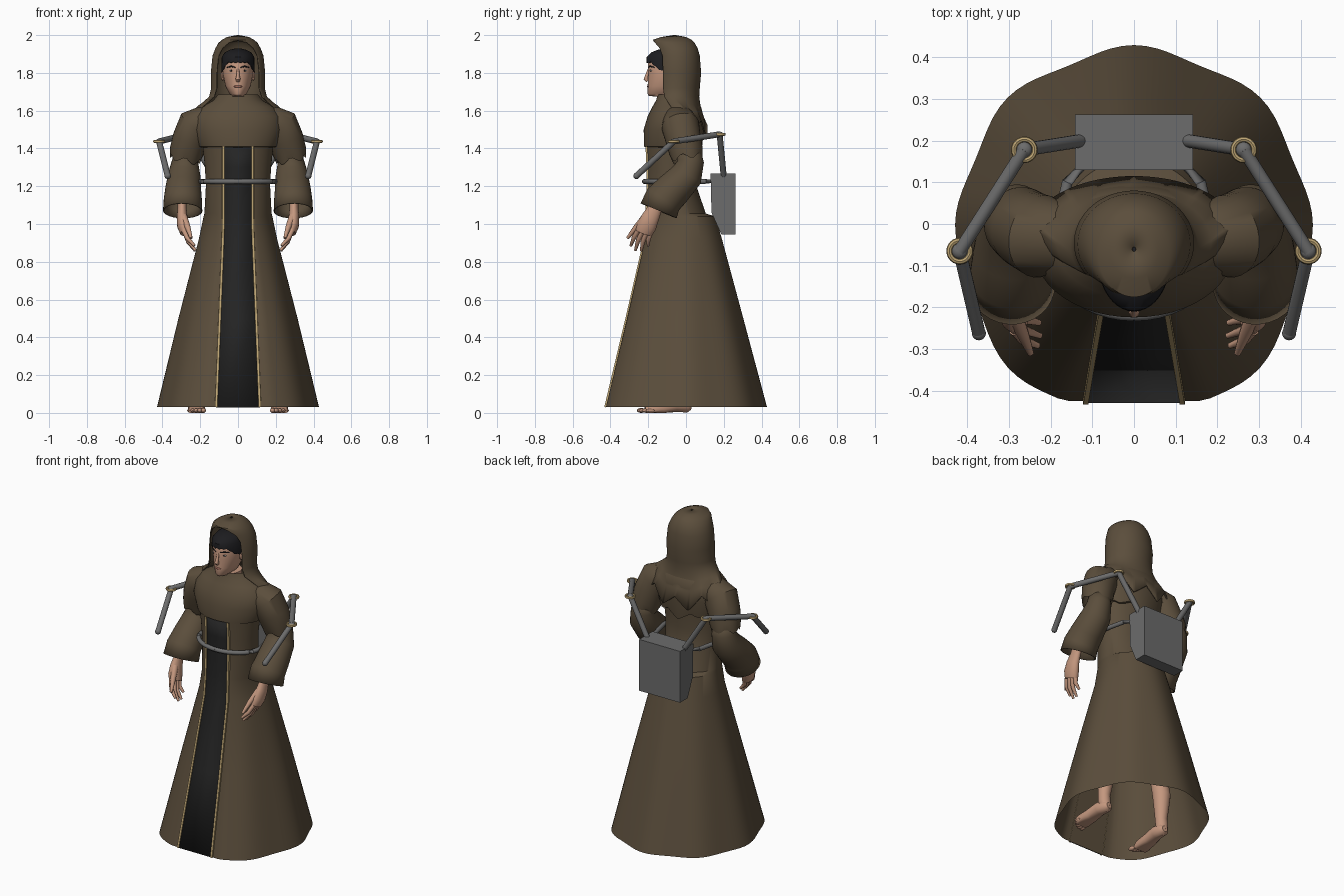
import bpy, bmesh, math
from mathutils import Vector

cube = bpy.data.objects.get("Cube")
if cube:
    bpy.data.objects.remove(cube)


def material(name, r, g, b):
    m = bpy.data.materials.new(name)
    m.use_nodes = True
    m.diffuse_color = (r, g, b, 1)
    bsdf = m.node_tree.nodes["Principled BSDF"]
    bsdf.inputs["Base Color"].default_value = (r, g, b, 1)
    bsdf.inputs["Roughness"].default_value = 0.8
    return m


BROWN = material("brown cloth", .105, .076, .045)
BLACK = material("black cloth", .018, .018, .018)
GREY = material("grey metal", .15, .15, .15)
GOLD = material("gold trim", .52, .38, .175)
SKIN = material("skin", .55, .31, .21)
HAIR = material("black hair", .012, .012, .014)
WHITE = material("eye white", .6, .58, .55)
LIPS = material("lips", .36, .15, .11)


def finish(name, bm, mat, mirror=False, thick=0, angle=40):
    bmesh.ops.remove_doubles(bm, verts=bm.verts, dist=.0002)
    bmesh.ops.recalc_face_normals(bm, faces=bm.faces)
    me = bpy.data.meshes.new(name)
    bm.to_mesh(me)
    bm.free()
    ob = bpy.data.objects.new(name, me)
    bpy.context.collection.objects.link(ob)
    me.materials.append(mat)
    if mirror:
        ob.modifiers.new("Mirror", 'MIRROR').use_mirror_merge = False
    if thick:
        ob.modifiers.new("Solidify", 'SOLIDIFY').thickness = thick
    bpy.ops.object.select_all(action='DESELECT')
    ob.select_set(True)
    bpy.context.view_layer.objects.active = ob
    bpy.ops.object.shade_smooth_by_angle(angle=math.radians(angle))


def loft(name, rings, mat, closed=True, caps=(False, False), **kw):
    bm = bmesh.new()
    rows = [[bm.verts.new(p) for p in ring] for ring in rings]
    n = len(rows[0])
    for a, b in zip(rows, rows[1:]):
        for i in range(n if closed else n - 1):
            j = (i + 1) % n
            bm.faces.new((a[i], a[j], b[j], b[i]))
    for cap, row in zip(caps, (rows[0], rows[-1])):
        if cap:
            bm.faces.new(row)
    finish(name, bm, mat, **kw)


def oval(z, rx, front, back, n=48, flat=1.0, wave=0):
    """Level oval; flat > 1 squares off the front for the panel."""
    cy, ry, ring = (front + back) / 2, (back - front) / 2, []
    for i in range(n):
        t = math.tau * i / n
        w = 1 + wave * math.cos(8 * t)
        y = cy + ry * w * math.sin(t) * (flat if math.sin(t) < 0 else 1)
        ring.append((rx * w * math.cos(t), max(y, front), z))
    return ring


def tube(name, pts, mat, n=20, squash=1.0, jag=0, floor=None, caps=(True, True), **kw):
    """Round sweep through (x, y, z, radius) points."""
    rings = []
    for k, p in enumerate(pts):
        a, b = pts[max(k - 1, 0)], pts[min(k + 1, len(pts) - 1)]
        d = (Vector(b[:3]) - Vector(a[:3])).normalized()
        side = d.cross(Vector((0, 1, 0)) if abs(d.y) < .9 else Vector((0, 0, 1))).normalized()
        up = side.cross(d)
        ring = []
        for i in range(n):
            t = math.tau * i / n
            q = Vector(p[:3]) + p[3] * (side * math.cos(t) * squash + up * math.sin(t))
            if jag and k == len(pts) - 1:
                q += d * jag * math.sin(5 * t)
            if floor is not None:
                q.z = max(q.z, floor)
            ring.append(q)
        rings.append(ring)
    loft(name, rings, mat, caps=caps, **kw)


def ball(name, mat, loc, scale, mirror=False):
    bm = bmesh.new()
    bmesh.ops.create_uvsphere(bm, u_segments=16, v_segments=10, radius=1)
    for v in bm.verts:
        v.co = Vector(v.co[i] * scale[i] + loc[i] for i in range(3))
    finish(name, bm, mat, mirror)


# Robe: flared skirt with a ledge at the back, then the torso
body = [(.03, .42, -.424, .42), (.5, .312, -.312, .30), (.92, .207, -.215, .19),
        (1.04, .182, -.207, .155), (1.055, .178, -.206, .105), (1.2, .17, -.20, .055),
        (1.3, .175, -.20, .047), (1.44, .19, -.207, .06)]
loft("robe", [oval(*r, n=96, flat=1.12, wave=.022 * max(0, 1 - r[0])) for r in body], BROWN)

# Shoulder mantle with a ragged back edge, and collar
mantle = [(1.405, .19, -.208, .07), (1.41, .205, -.222, .08), (1.5, .238, -.224, .095),
          (1.57, .23, -.203, .092), (1.62, .19, -.178, .08), (1.655, .13, -.158, .055),
          (1.685, .106, -.15, .03)]
rings = [oval(*r) for r in mantle]
for ring in rings[:2]:
    for i, (x, y, z) in enumerate(ring):
        ring[i] = (x, y, z - max(0, y) * .6 * abs((i / 3) % 2 - 1))
loft("mantle", rings, BROWN)


# Front panel and its gold edges
def panel_point(z, side, lift, shift=0):
    for a, b in zip(body, body[1:]):
        if a[0] <= z <= b[0]:
            y = a[2] + (b[2] - a[2]) * (z - a[0]) / (b[0] - a[0])
            break
    return side * (.077 + .04 * max(0, 1 - z)) + shift, y - lift, z


levels = [r[0] for r in body[:-1]] + [1.41]
loft("front_panel", [[panel_point(z, s, .005) for s in (-1, 1)] for z in levels], BLACK,
     closed=False, thick=.004)
loft("panel_edging", [[panel_point(z, 1, lift, shift) for shift, lift in
                       ((-.007, .004), (-.006, .009), (.006, .009), (.007, -.002))] for z in levels],
     GOLD, closed=False, mirror=True)

# Sleeves: puffed upper part and wide bell cuff
tube("upper_sleeve", [(.1, -.045, 1.535, .075), (.18, -.035, 1.54, .088), (.222, -.03, 1.522, .1),
                      (.253, -.015, 1.45, .094), (.272, 0, 1.385, .09), (.28, .005, 1.345, .082)],
     BROWN, n=30, jag=.014, caps=(True, False), mirror=True)
tube("bell_sleeve", [(.27, .015, 1.4, .06), (.28, .025, 1.33, .07), (.285, .005, 1.26, .086),
                     (.29, -.065, 1.185, .095), (.292, -.12, 1.13, .101), (.293, -.145, 1.07, .104)],
     BROWN, n=30, caps=(False, False), mirror=True, thick=.006)

# Hood: dome open at the face, its ragged hem draped over the shoulders
# (z, rx, front, back, half opening, lift at the sides)
hood = [(2.0, .005, -.066, -.055, 0, 0), (1.99, .058, -.13, -.0, 0, 0), (1.975, .085, -.175, .03, 0, 0),
        (1.96, .103, -.178, .045, 28, 0), (1.93, .12, -.172, .062, 44, 0), (1.89, .135, -.17, .073, 51, 0),
        (1.8, .144, -.172, .08, 53, 0), (1.72, .142, -.172, .073, 54, 0), (1.675, .153, -.17, .07, 57, 0),
        (1.615, .185, -.165, .078, 66, .03), (1.565, .215, -.16, .095, 73, .06),
        (1.52, .25, -.16, .115, 78, .07)]
rings, cols = [], 81
for k, (z, rx, f, b, gap, lift) in enumerate(hood):
    ring = []
    for i in range(cols):
        t = (2 * i / (cols - 1) - 1) * math.radians(180 - gap)
        spike = abs((i / 8) % 2 - 1)
        drop = (0, .015, .08)[max(0, k + 3 - len(hood))] * spike
        ring.append((rx * math.sin(t), (f + b) / 2 + (b - f) / 2 * math.cos(t),
                     z - drop + lift * math.sin(t) ** 2))
    rings.append(ring)
loft("hood", rings, BROWN, closed=False, thick=.007)

# Head and neck
head = [(1.58, .055, -.13, 0), (1.675, .06, -.14, 0), (1.677, .03, -.196, -.02), (1.69, .046, -.204, -.01),
        (1.73, .067, -.203, .0), (1.79, .079, -.2, .02), (1.86, .081, -.202, .03),
        (1.9, .066, -.18, .02), (1.92, .03, -.12, -.03)]
loft("head", [oval(*r, n=32) for r in head], SKIN, caps=(True, True), angle=60)
locks = [(1.857, .082, -.205, .03), (1.859, .087, -.21, .035), (1.885, .086, -.208, .035),
         (1.908, .07, -.185, .025), (1.922, .045, -.15, .0), (1.928, .02, -.12, -.03)]
hair = [oval(*r, n=40) for r in locks]
for ring in hair[:2]:
    for i, (x, y, z) in enumerate(ring):
        ring[i] = (x, y, z - .05 * max(0, abs(x) - .055) / .03 - .006 * (i % 2))
loft("hair", hair, HAIR, caps=(False, True))
tube("nose", [(0, -.197, 1.82, .006), (0, -.208, 1.785, .009), (0, -.212, 1.768, .013), (0, -.203, 1.757, .01)],
     SKIN, n=10)
ball("ear", SKIN, (.081, -.08, 1.79), (.01, .02, .032), True)
ball("eye", WHITE, (.034, -.184, 1.812), (.013, .006, .005), True)
ball("pupil", HAIR, (.034, -.189, 1.812), (.005, .003, .005), True)
tube("brow", [(.014, -.199, 1.829, .003), (.036, -.19, 1.835, .004), (.058, -.168, 1.829, .003)],
     HAIR, n=8, mirror=True)
ball("mouth", LIPS, (0, -.201, 1.728), (.024, .005, .006))

# Hands
tube("wrist_and_palm", [(.296, -.13, 1.16, .038), (.296, -.165, 1.08, .038), (.296, -.188, 1.035, .046),
                        (.29, -.208, .99, .052), (.278, -.222, .955, .046)],
     SKIN, squash=.62, mirror=True)
for i, tip in enumerate([(.23, -.292, .885), (.225, -.268, .86), (.227, -.237, .858), (.238, -.2, .885)]):
    base = Vector((.286 - .004 * i, -.254 + .021 * i, .965 - .006 * i))
    mid = base.lerp(Vector(tip), .5) + Vector((.01, -.004, 0))
    tube("finger", [(*base, .014), (*mid, .012), (*tip, .007)], SKIN, n=10, mirror=True)
tube("thumb", [(.29, -.212, 1.04, .021), (.267, -.262, .985, .015), (.248, -.31, .925, .008)],
     SKIN, n=10, mirror=True)

# Legs and bare feet
tube("leg", [(.209, .0, .03, .03), (.213, -.008, .07, .036), (.212, -.012, .11, .035), (.205, -.0, .26, .052),
             (.19, -.03, .48, .05), (.14, -.05, .85, .075)], SKIN, mirror=True)
tube("foot", [(.207, .028, .035, .018), (.208, .012, .036, .034), (.212, -.05, .045, .04),
              (.216, -.12, .03, .042), (.22, -.19, .018, .046), (.222, -.215, .014, .04)],
     SKIN, floor=0, mirror=True)
for i in range(5):
    ball("toe", SKIN, (.183 + .019 * i, -.237 + .006 * i * i / 2, .013),
         (.014 - .001 * i, .024, .013 - .001 * i), True)

# Back unit with a sloped lower front
outline = [(.13, 1.267), (.262, 1.267), (.262, .945), (.187, .945), (.135, 1.06)]
loft("back_unit", [[(x, y, z) for y, z in outline] for x in (-.142, .142)], GREY, caps=(True, True), angle=10)

# Waist band
band = [(.1, .16, 1.225, .013), (.16, .1, 1.225, .013)]
for i in range(13):
    t = math.radians(15 - 105 * i / 12)
    band.append((.197 * math.cos(t), -.07 + .15 * math.sin(t), 1.225, .013))
tube("waist_band", band, GREY, n=12, mirror=True)

# Jointed mechanical arms with gold rings
joints = [(.125, .2, 1.25), (.263, .178, 1.475), (.418, -.065, 1.437), (.372, -.262, 1.255)]
for a, b in zip(joints, joints[1:]):
    tube("arm_rod", [(*a, .016), (*b, .016)], GREY, n=14, mirror=True)
for p in joints[1:3]:
    circle = [[(p[0] + (.025 + .007 * math.cos(v)) * math.cos(u),
                p[1] + (.025 + .007 * math.cos(v)) * math.sin(u),
                p[2] + .008 * math.sin(v)) for v in [math.tau * j / 8 for j in range(8)]]
              for u in [math.tau * i / 24 for i in range(25)]]
    loft("joint_ring", circle, GOLD, mirror=True)
    ball("joint_pin", GREY, p, (.019, .019, .014), True)
ball("rod_end", GREY, joints[3], (.017, .017, .017), True)
